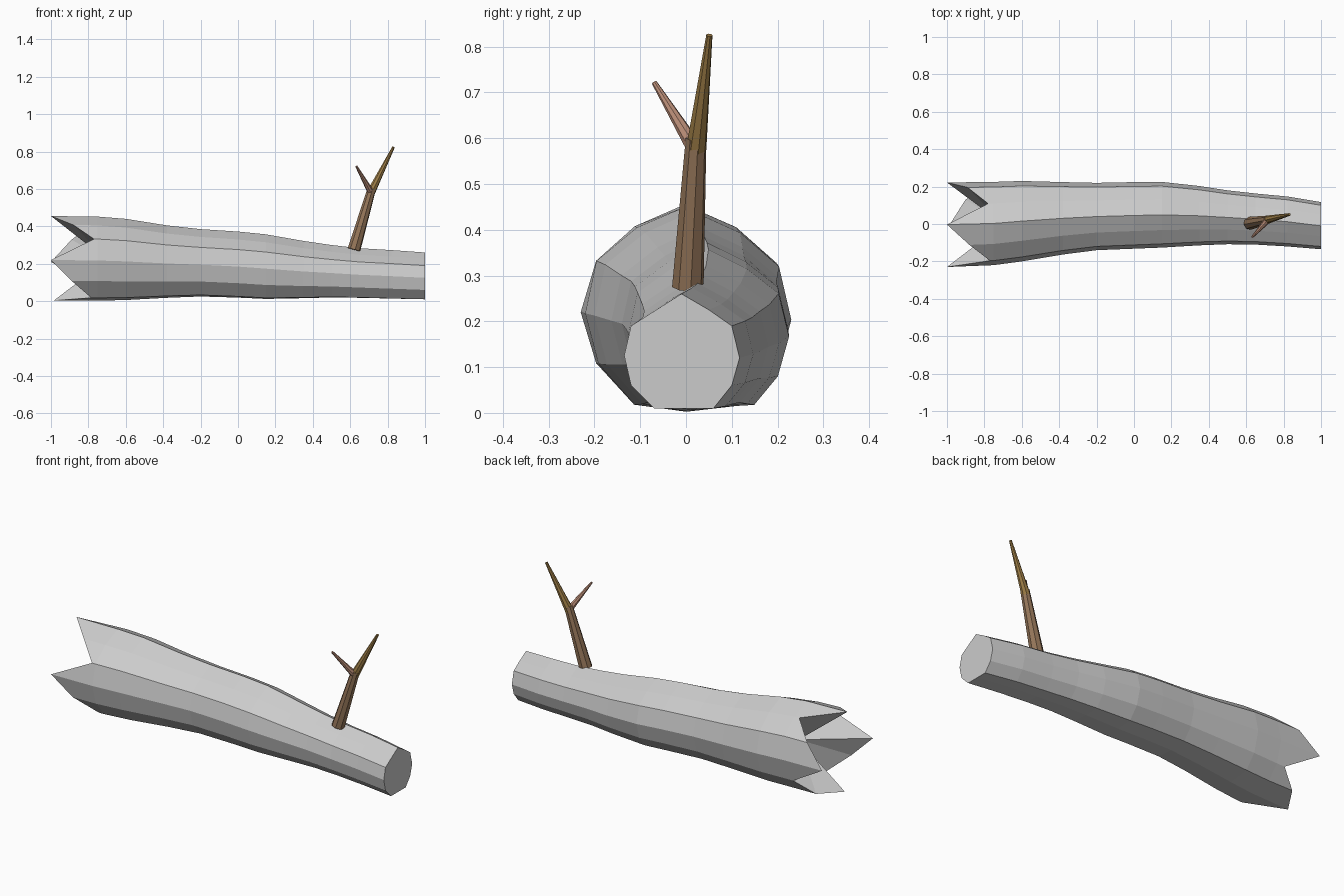
import bpy, bmesh
from mathutils import Vector

if "Cube" in bpy.data.objects:
    bpy.data.objects.remove(bpy.data.objects["Cube"])

# outline of the log at its thick and thin ends (y, z), clockwise from the top
BIG = [(0, .455), (.11, .41), (.2, .33), (.228, .21), (.195, .09), (.135, .02),
       (0, .003), (-.12, .02), (-.2, .11), (-.23, .22), (-.205, .335), (-.115, .41)]
SMALL = [(-.01, .26), (.05, .225), (.10, .19), (.117, .12), (.10, .06), (.06, .01),
         (0, .01), (-.07, .01), (-.12, .06), (-.135, .125), (-.12, .19), (-.065, .225)]
# x, y min, y max, z min, z max along the log
STATIONS = [(-1, -.23, .222, .003, .455), (-.75, -.22, .225, .003, .452),
            (-.6, -.2, .23, .006, .44), (-.38, -.163, .224, .018, .405),
            (-.2, -.14, .22, .025, .385), (.0, -.132, .224, .019, .372),
            (.15, -.126, .225, .012, .357), (.35, -.114, .203, .016, .322),
            (.5, -.108, .18, .02, .3), (.65, -.11, .163, .018, .283),
            (.82, -.12, .147, .014, .273), (1, -.135, .117, .01, .26)]
# where each side of the log ends at the splintered break
BREAK = [-1, -.78, -.89, -1, -.8, -.9, -.985, -.785, -.89, -1, -.77, -.88]


def unit(p):
    ys, zs = [a for a, b in p], [b for a, b in p]
    return [((y - min(ys)) / (max(ys) - min(ys)), (z - min(zs)) / (max(zs) - min(zs)))
            for y, z in p]


UB, US = unit(BIG), unit(SMALL)


def log_point(i, x):
    for a, b in zip(STATIONS, STATIONS[1:]):
        if x <= b[0]:
            break
    f = (x - a[0]) / (b[0] - a[0])
    y0, y1, z0, z1 = [a[k] + (b[k] - a[k]) * f for k in range(1, 5)]
    t = (x + 1) / 2
    u = UB[i][0] * (1 - t) + US[i][0] * t
    v = UB[i][1] * (1 - t) + US[i][1] * t
    return (x, y0 + (y1 - y0) * u, z0 + (z1 - z0) * v)


def finish(bm, name, color=None):
    bmesh.ops.recalc_face_normals(bm, faces=bm.faces)
    me = bpy.data.meshes.new(name)
    bm.to_mesh(me)
    bm.free()
    ob = bpy.data.objects.new(name, me)
    bpy.context.collection.objects.link(ob)
    if color:
        mat = bpy.data.materials.new(name + "_bark")
        mat.diffuse_color = (*color, 1)
        mat.use_nodes = True
        mat.node_tree.nodes["Principled BSDF"].inputs["Base Color"].default_value = mat.diffuse_color
        me.materials.append(mat)
    return ob


def bridge(bm, rings):
    for a, b in zip(rings, rings[1:]):
        n = len(a)
        for i in range(n):
            j = (i + 1) % n
            bm.faces.new((a[i], a[j], b[j], b[i]))


# log: twelve-sided trunk with a splintered, hollowed left end
bm = bmesh.new()
rings = [[bm.verts.new(log_point(i, x)) for i, x in enumerate(BREAK)]]
for s in STATIONS[1:]:
    rings.append([bm.verts.new(log_point(i, s[0])) for i in range(12)])
bridge(bm, rings)
bm.faces.new(rings[-1])
core = bm.verts.new((-.7, 0, .22))
for i in range(12):
    bm.faces.new((core, rings[0][i], rings[0][(i + 1) % 12]))
finish(bm, "log")


# branches: tapered eight-sided sticks
def stick(name, p, q, r0, r1, color):
    p, q = Vector(p), Vector(q)
    bm = bmesh.new()
    bmesh.ops.create_cone(bm, cap_ends=True, segments=8, radius1=r0, radius2=r1,
                          depth=(q - p).length)
    rot = (q - p).to_track_quat('Z', 'Y').to_matrix()
    for v in bm.verts:
        v.co = rot @ v.co + (p + q) / 2
    return finish(bm, name, color)


stick("branch_base", (.62, .004, .275), (.715, .022, .6), .035, .023, (.30, .18, .10))
stick("branch_tip", (.708, .022, .575), (.832, .051, .825), .023, .007, (.33, .20, .06))
stick("side_twig", (.712, .018, .58), (.633, -.069, .721), .018, .006, (.48, .26, .18))
